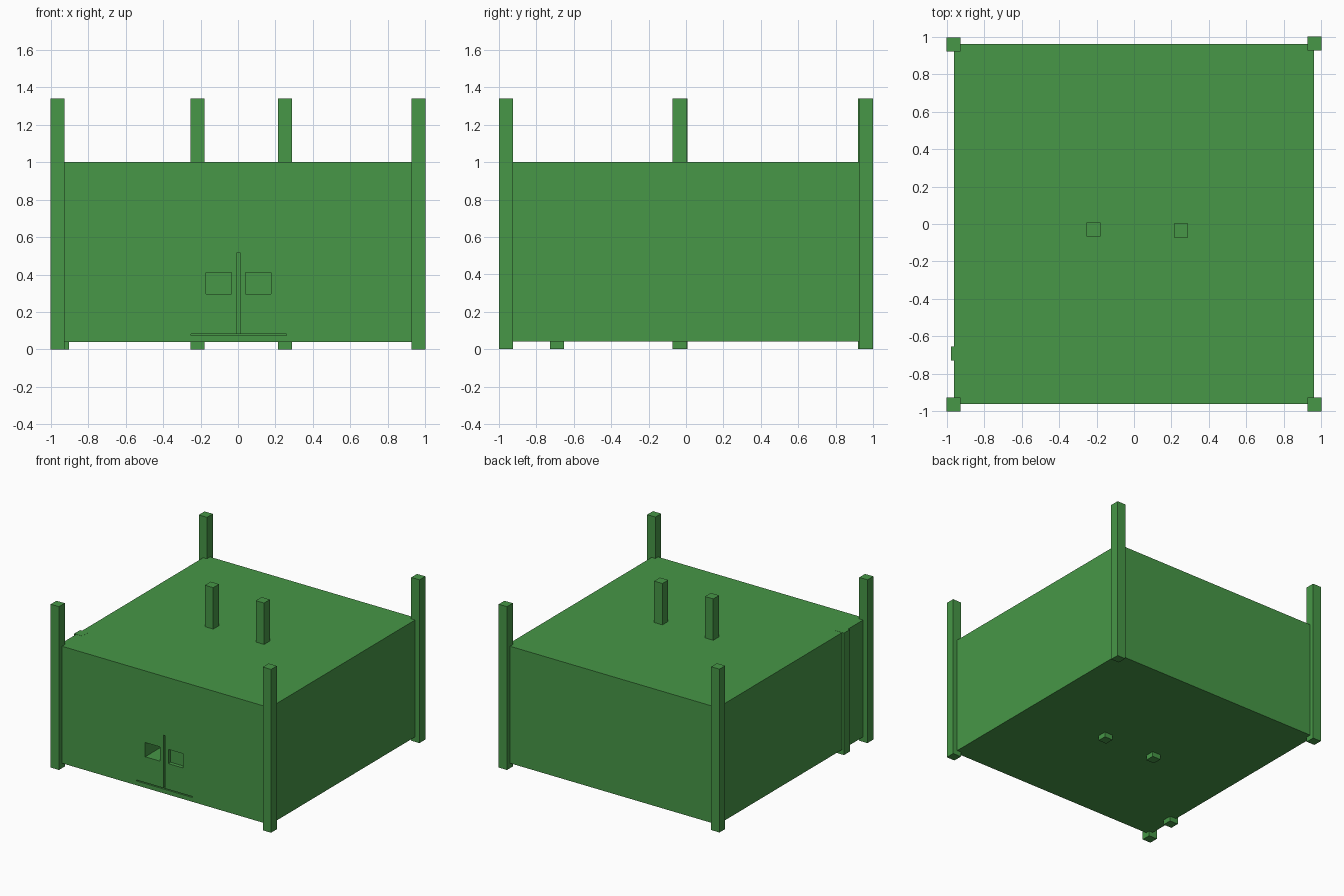
import bpy

if "Cube" in bpy.data.objects:
    bpy.data.objects.remove(bpy.data.objects["Cube"])

green = bpy.data.materials.new("leaf green")
green.diffuse_color = (0.063, 0.31, 0.063, 1)
green.use_nodes = True
green.node_tree.nodes["Principled BSDF"].inputs["Base Color"].default_value = green.diffuse_color


def box(name, lo, hi):
    """Axis-aligned box between two corners."""
    bpy.ops.mesh.primitive_cube_add(size=1, location=[(a + b) / 2 for a, b in zip(lo, hi)])
    ob = bpy.context.object
    ob.name = name
    ob.scale = [b - a for a, b in zip(lo, hi)]
    bpy.ops.object.transform_apply(location=True, rotation=False, scale=True)
    ob.data.materials.append(green)
    return ob


def post(name, x, y, top=1.34):
    """Square post standing on the ground."""
    h = 0.0375
    return box(name, (x - h, y - h, 0), (x + h, y + h, top))


# Main body, raised slightly off the ground
body = box("main_body", (-0.96, -0.96, 0.04), (0.96, 0.96, 1.0))

# Front openings: two handle pockets, the door gap and the door sill slit
cuts = [
    ("left_pocket", -0.17, -0.035, 0.295, 0.412, 0.22),
    ("right_pocket", 0.04, 0.175, 0.295, 0.412, 0.03),
    ("door_gap", -0.006, 0.01, 0.085, 0.517, 0.06),
    ("sill_slit", -0.25, 0.26, 0.075, 0.083, 0.06),
]
for name, x0, x1, z0, z1, depth in cuts:
    cutter = box(name + "_cutter", (x0, -1.05, z0), (x1, -0.96 + depth, z1))
    cutter.hide_render = True
    cutter.hide_set(True)
    mod = body.modifiers.new(name, 'BOOLEAN')
    mod.operation = 'DIFFERENCE'
    mod.solver = 'EXACT'
    mod.object = cutter

# Corner posts
post("front_left_post", -0.9625, -0.9625)
post("front_right_post", 0.9625, -0.9625)
post("back_left_post", -0.9625, 0.957)
post("back_right_post", 0.9625, 0.9625)

# Posts passing through the middle of the body
post("middle_left_post", -0.215, -0.03)
post("middle_right_post", 0.25, -0.035)

# Short post half sunk in the left wall
post("left_side_post", -0.94, -0.69, 1.001)
